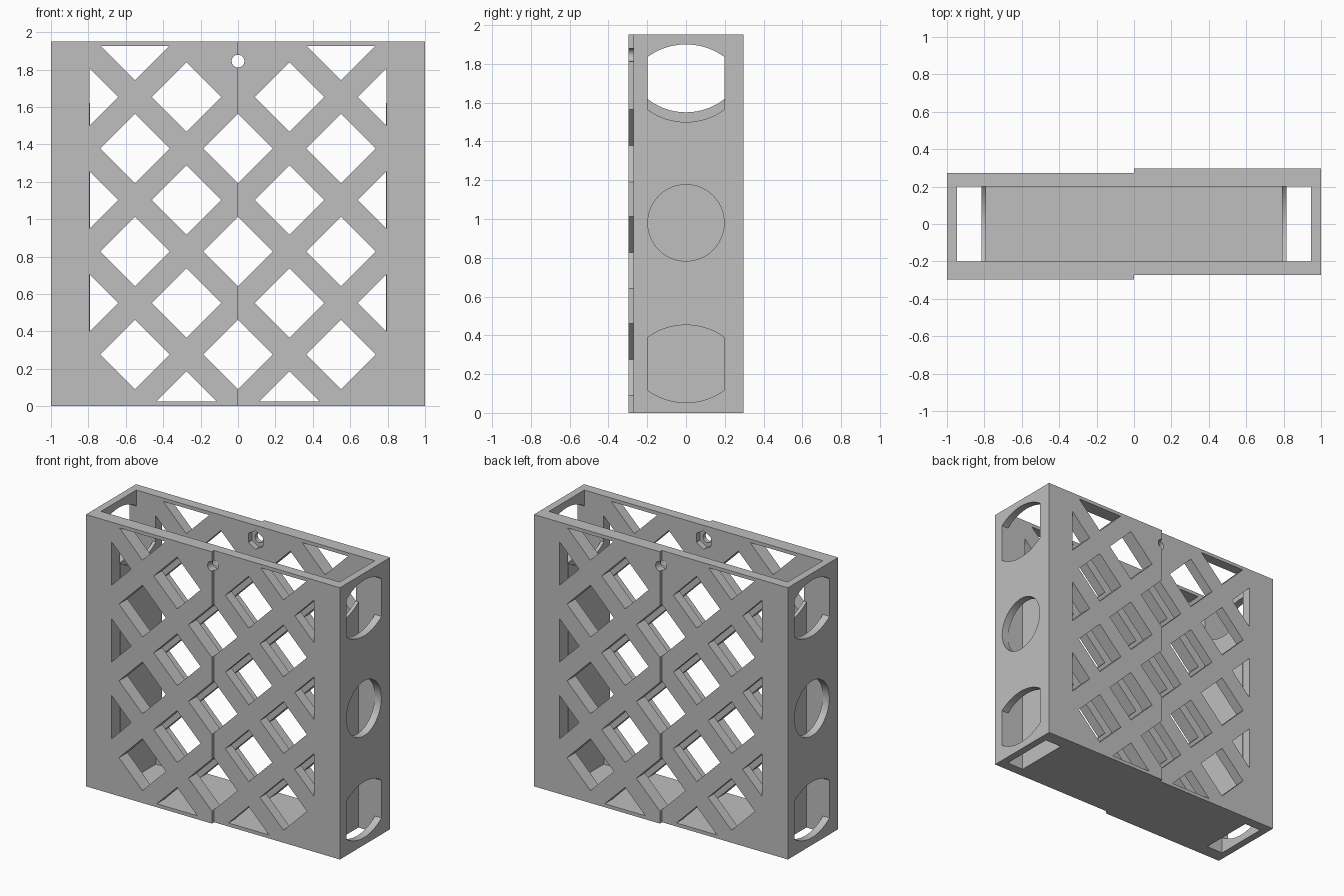
import bpy, bmesh
from math import sin, cos, pi, sqrt
from mathutils import Vector

if "Cube" in bpy.data.objects:
    bpy.data.objects.remove(bpy.data.objects["Cube"], do_unlink=True)

grey = bpy.data.materials.new("plain grey")
grey.use_nodes = True
COLOUR = (0.52, 0.52, 0.52, 1)
grey.diffuse_color = COLOUR
grey.node_tree.nodes["Principled BSDF"].inputs["Base Color"].default_value = COLOUR

HEIGHT = 1.95
INNER_Y = 0.2
PLACE = {
    "x": lambda a, b, t: Vector((t, a, b)),
    "y": lambda a, b, t: Vector((a, t, b)),
    "z": lambda a, b, t: Vector((a, b, t)),
}


def prisms(name, outlines, axis, lo, hi):
    """Extrude one or more flat outlines along an axis into one object."""
    bm = bmesh.new()
    for outline in outlines:
        low = [bm.verts.new(PLACE[axis](a, b, lo)) for a, b in outline]
        high = [bm.verts.new(PLACE[axis](a, b, hi)) for a, b in outline]
        bm.faces.new(low)
        bm.faces.new(high[::-1])
        n = len(low)
        for i in range(n):
            j = (i + 1) % n
            bm.faces.new((low[j], low[i], high[i], high[j]))
    bmesh.ops.recalc_face_normals(bm, faces=bm.faces)
    mesh = bpy.data.meshes.new(name)
    bm.to_mesh(mesh)
    bm.free()
    mesh.materials.append(grey)
    obj = bpy.data.objects.new(name, mesh)
    bpy.context.collection.objects.link(obj)
    return obj


def rect(a0, a1, b0, b1):
    return [(a0, b0), (a1, b0), (a1, b1), (a0, b1)]


def ring(a, b, r, n, start=0.0):
    return [(a + r * cos(start + 2 * pi * i / n), b + r * sin(start + 2 * pi * i / n))
            for i in range(n)]


def bow(half, z_edge, sag, n=20):
    """Points of a shallow arc from +half to -half; sag moves its middle."""
    r = (half ** 2 + sag ** 2) / (2 * abs(sag))
    drop = sqrt(r * r - half * half)
    sign = 1 if sag > 0 else -1
    ys = [half - 2 * half * i / n for i in range(n + 1)]
    return [(y, z_edge + sign * (sqrt(r * r - y * y) - drop)) for y in ys]


def combine(obj, cutter, operation):
    mod = obj.modifiers.new(operation.lower(), "BOOLEAN")
    mod.operation = operation
    mod.solver = "EXACT"
    mod.object = cutter
    bpy.context.view_layer.objects.active = obj
    bpy.ops.object.modifier_apply(modifier=mod.name)
    bpy.data.objects.remove(cutter, do_unlink=True)


# Outer sleeve: stepped plan, turned half round it matches itself
THICK, THIN = 0.297, 0.272
half = [(0, -THICK), (0, -THIN), (1, -THIN), (1, THICK)]
plan = half + [(-x, -y) for x, y in half]
sleeve = prisms("outer_sleeve", [plan], "z", 0, HEIGHT)
combine(sleeve, prisms("cavity", [rect(-0.947, 0.947, -INNER_Y, INNER_Y)],
                       "z", -0.5, HEIGHT + 0.5), "DIFFERENCE")

# Diamond lattice, trimmed to the window of the broad walls
PITCH = 0.2755
skipped = {(0, 7), (3, 0), (-3, 0)}
diamonds = [ring(i * PITCH, j * PITCH, 0.186, 4)
            for i in range(-3, 4) for j in range(8)
            if (i + j) % 2 and (i, j) not in skipped]
lattice = prisms("lattice_cutter", diamonds, "y", -0.5, 0.5)
window = prisms("window", [rect(-0.795, 0.795, 0.025, 1.925)], "y", -0.6, 0.6)
combine(lattice, window, "INTERSECT")
combine(sleeve, lattice, "DIFFERENCE")

# Screw hole through both broad walls, with hexagonal nut recesses inside
SCREW_Z = 1.845
combine(sleeve, prisms("nut", [ring(0, SCREW_Z, 0.066, 6, pi / 2)], "y", -0.24, 0.24),
        "DIFFERENCE")
combine(sleeve, prisms("screw", [ring(0, SCREW_Z, 0.034, 32)], "y", -0.5, 0.5),
        "DIFFERENCE")

# Side openings: two flat-sided ones and a round one between them
W = 0.199
openings = [ring(0, 0.98, 0.197, 56)]
for z in (0.253, 1.7):
    upper = bow(W, z + 0.135, 0.065)
    lower = bow(W, z - 0.135, -0.065)
    openings.append(upper + lower[::-1])
combine(sleeve, prisms("side_openings", openings, "x", -1.2, 1.2), "DIFFERENCE")

# Inner partitions with a dished top edge, leaving an open channel at each side
profile = [(-INNER_Y, 0), (INNER_Y, 0)] + bow(INNER_Y, 1.62, -0.07)
for name, side in (("left_partition", 1), ("right_partition", -1)):
    lo, hi = sorted((side * 0.792, side * 0.816))
    prisms(name, [profile], "x", lo, hi)

# Floor between the partitions
prisms("floor", [rect(-0.792, 0.792, -INNER_Y, INNER_Y)], "z", 0, 0.025)
